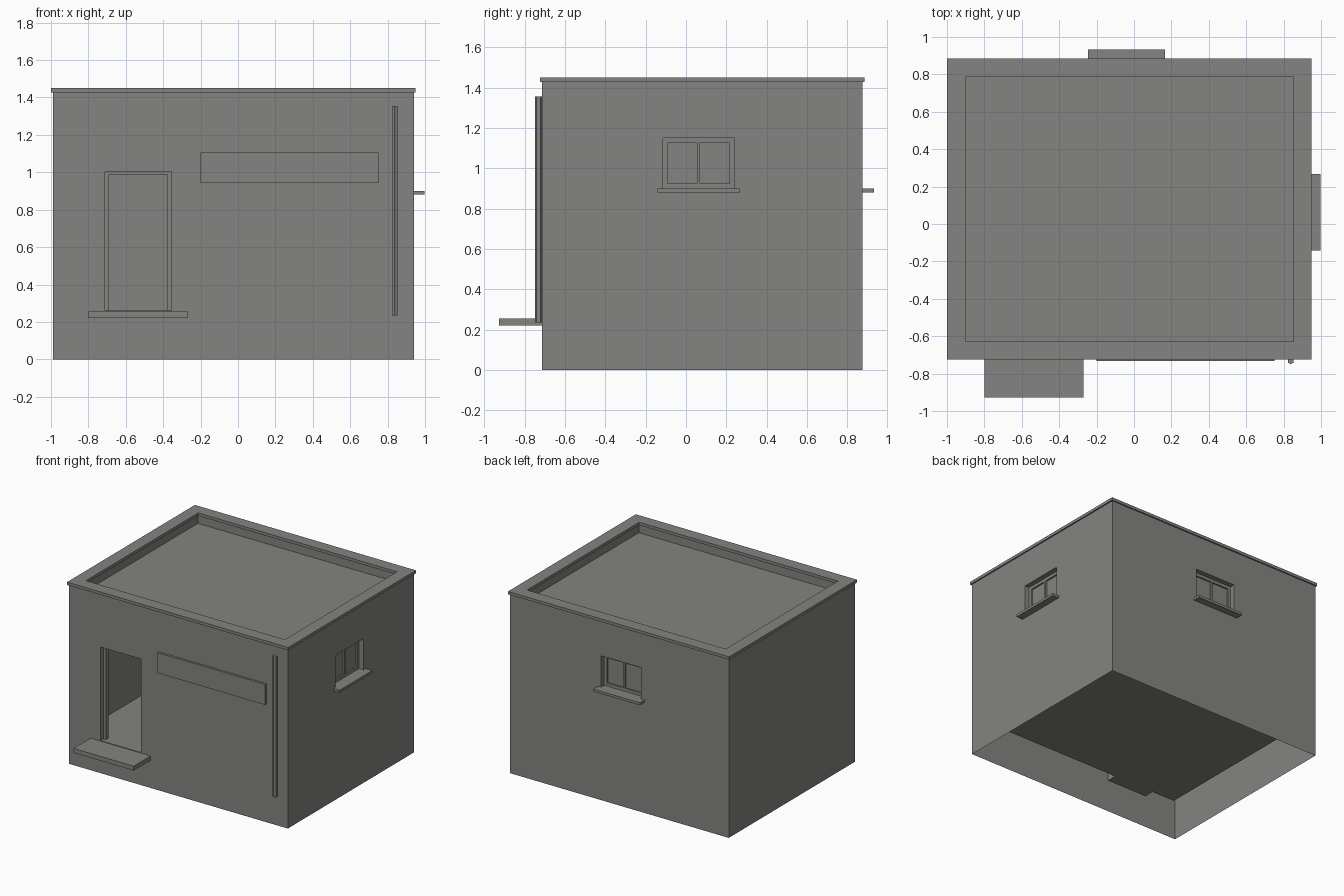
import bpy, bmesh, math
from mathutils import Matrix, Vector

cube = bpy.data.objects.get("Cube")
if cube:
    bpy.data.objects.remove(cube, do_unlink=True)

# One plain grey for the whole building
GREY = (0.23, 0.23, 0.22, 1)
plaster = bpy.data.materials.new("warm_grey")
plaster.use_nodes = True
plaster.diffuse_color = GREY
plaster.node_tree.nodes["Principled BSDF"].inputs["Base Color"].default_value = GREY


def make(name, bm):
    mesh = bpy.data.meshes.new(name)
    bm.to_mesh(mesh)
    bm.free()
    mesh.materials.append(plaster)
    obj = bpy.data.objects.new(name, mesh)
    bpy.context.collection.objects.link(obj)
    return obj


def box(name, x, y, z):
    """Box from three (low, high) ranges."""
    bm = bmesh.new()
    size = Vector([r[1] - r[0] for r in (x, y, z)])
    mid = Vector([(r[0] + r[1]) / 2 for r in (x, y, z)])
    bmesh.ops.create_cube(bm, size=1, matrix=Matrix.Translation(mid) @ Matrix.Diagonal(size.to_4d()))
    return make(name, bm)


def cut(obj, *ranges):
    """Subtract a box from an object."""
    cutter = box("cutter", *ranges)
    cutter.hide_render = True
    mod = obj.modifiers.new("cut", "BOOLEAN")
    mod.operation, mod.solver, mod.object = "DIFFERENCE", "EXACT", cutter
    bpy.context.view_layer.objects.active = obj
    bpy.ops.object.modifier_apply(modifier=mod.name)
    bpy.data.objects.remove(cutter, do_unlink=True)


# Main dimensions
LEFT, RIGHT, FRONT, BACK = -0.99, 0.94, -0.715, 0.875
WALL, FLOOR, TOP, LIP = 0.078, 0.26, 1.43, 0.01
inner_x = (LEFT + WALL, RIGHT - WALL)
inner_y = (FRONT + WALL, BACK - WALL)
door_x, door_z = (-0.71, -0.355), (FLOOR, 1.005)
win_z = (0.9, 1.15)


def on_wall(side, u, depth):
    """x and y ranges for a span u along a wall and a depth range inward."""
    edge = BACK if side == "back" else RIGHT
    d = (edge - depth[1], edge - depth[0])
    return (u, d) if side == "back" else (d, u)


windows = {"back": -0.04, "side": 0.0625}
HALF = 0.1775

# Walls with room, roof recess, doorway and window openings
walls = box("walls", (LEFT, RIGHT), (FRONT, BACK), (0, TOP))
cut(walls, inner_x, inner_y, (FLOOR, 1.29))
cut(walls, inner_x, inner_y, (1.36, 1.6))
cut(walls, door_x, (FRONT - 0.1, FRONT + 0.2), door_z)
for side, mid in windows.items():
    cut(walls, *on_wall(side, (mid - HALF, mid + HALF), (-0.1, 0.2)), win_z)

# The shell is open underneath
bm = bmesh.new()
bm.from_mesh(walls.data)
base = [f for f in bm.faces if f.normal.z < -0.9 and f.calc_center_median().z < 0.01]
bmesh.ops.delete(bm, geom=base, context="FACES")
bm.to_mesh(walls.data)
bm.free()

# Coping around the parapet
coping = box("parapet_coping", (LEFT - LIP, RIGHT + LIP), (FRONT - LIP, BACK + LIP), (1.427, 1.45))
cut(coping, (inner_x[0] + LIP, inner_x[1] - LIP), (inner_y[0] + LIP, inner_y[1] - LIP), (1.3, 1.6))

# Windows: frame with two panes, glass and sill
for side, mid in windows.items():
    full = (mid - HALF, mid + HALF)
    frame = box(side + "_window_frame", *on_wall(side, full, (0.04, 0.068)), win_z)
    for s in (-1, 1):
        pane = tuple(sorted((mid + s * 0.0075, mid + s * 0.1525)))
        cut(frame, *on_wall(side, pane, (0, 0.1)), (0.925, 1.125))
    box(side + "_window_glass", *on_wall(side, (full[0] + 0.02, full[1] - 0.02), (0.052, 0.057)), (0.92, 1.13))
    box(side + "_window_sill", *on_wall(side, (mid - 0.205, mid + 0.205), (-0.057, 0)), (0.88, 0.9))

# Door frame, open at the threshold
door_frame = box("door_frame", door_x, (FRONT + 0.035, FRONT + 0.07), door_z)
cut(door_frame, (-0.69, -0.377), (FRONT - 0.1, FRONT + 0.2), (0.1, 0.985))

# Front step and blank sign board
box("door_step", (-0.8, -0.27), (-0.928, FRONT), (0.22, 0.255))
box("sign_board", (-0.2, 0.75), (-0.732, FRONT), (0.942, 1.105))

# Six-sided drainpipe
bm = bmesh.new()
place = Matrix.Translation((0.838, -0.732, 0.795)) @ Matrix.Rotation(math.radians(30), 4, "Z")
bmesh.ops.create_cone(bm, cap_ends=True, segments=6, radius1=0.018, radius2=0.018, depth=1.12, matrix=place)
# Keep corners pointing away from the wall
front_most = min(v.co.y for v in bm.verts)
if abs(front_most + 0.75) > 0.001:
    bmesh.ops.rotate(bm, verts=bm.verts, cent=place.translation, matrix=Matrix.Rotation(math.radians(30), 3, "Z"))
make("drainpipe", bm)
